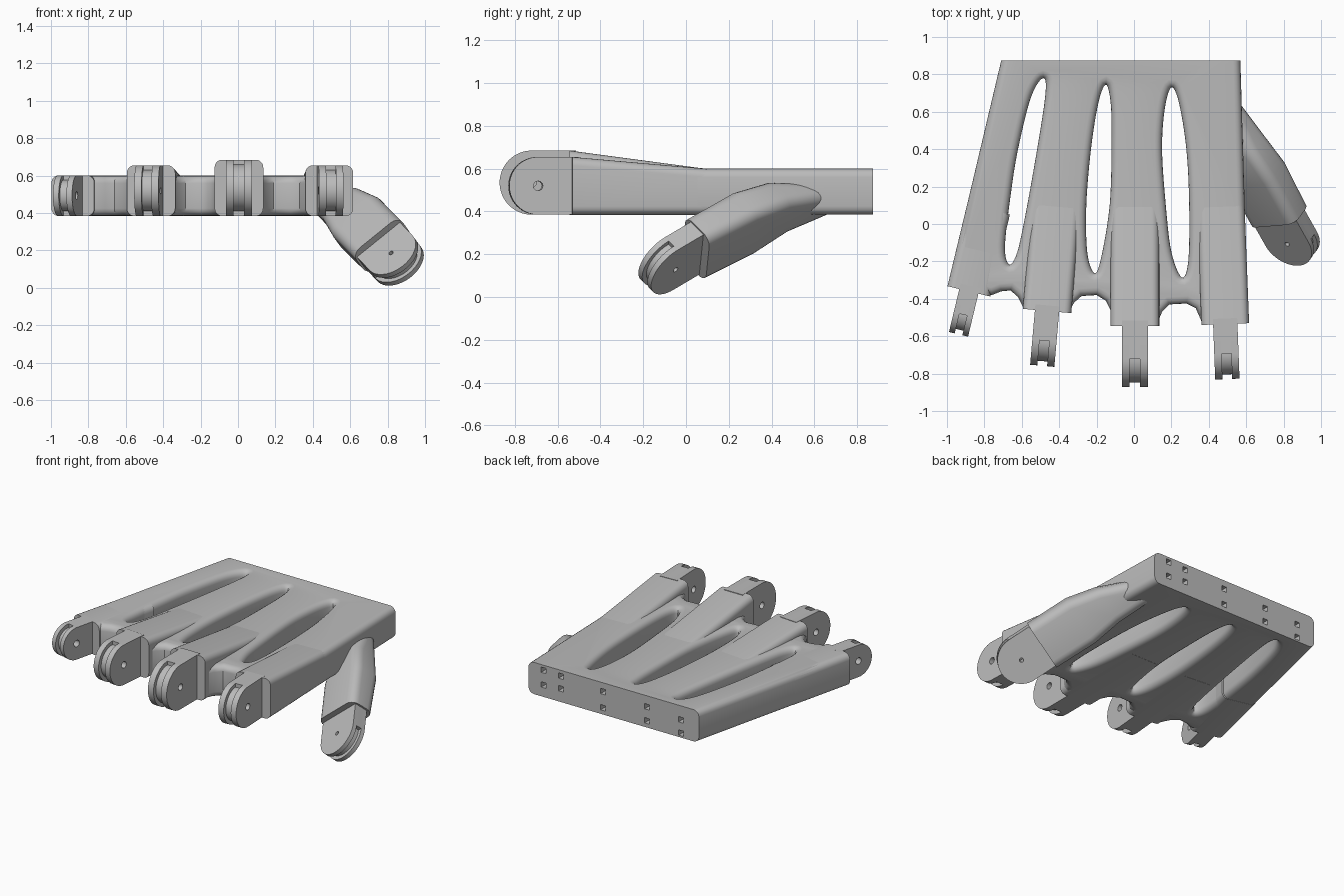
import bpy, bmesh, math
from mathutils import Vector, Matrix

cube = bpy.data.objects.get("Cube")
if cube:
    bpy.data.objects.remove(cube, do_unlink=True)

grey = bpy.data.materials.new("plastic_grey")
grey.use_nodes = True
grey.diffuse_color = (0.5, 0.5, 0.5, 1)
grey.node_tree.nodes["Principled BSDF"].inputs["Base Color"].default_value = (0.5, 0.5, 0.5, 1)

Z = Vector((0, 0, 1))
BOTTOM, TOP, BACK = 0.385, 0.60, 0.875


def finish(name, bm):
    """Clean a bmesh and turn it into a shaded, coloured object."""
    bmesh.ops.recalc_face_normals(bm, faces=bm.faces)
    mesh = bpy.data.meshes.new(name)
    bm.to_mesh(mesh)
    bm.free()
    mesh.materials.clear()
    mesh.materials.append(grey)
    mesh.shade_smooth()
    mesh.set_sharp_from_angle(angle=math.radians(35))
    ob = bpy.data.objects.new(name, mesh)
    bpy.context.collection.objects.link(ob)
    return ob


def slab(bm, loops, thickness, matrix, bevel=0.0):
    """Add a filled outline with holes, thickened along its local z."""
    cu = bpy.data.curves.new("profile", 'CURVE')
    cu.dimensions, cu.fill_mode = '2D', 'BOTH'
    cu.extrude = thickness / 2 - bevel
    cu.bevel_depth, cu.bevel_resolution, cu.offset = bevel, 3, -bevel
    for loop in loops:
        sp = cu.splines.new('POLY')
        sp.points.add(len(loop) - 1)
        sp.use_cyclic_u = True
        for p, (x, y) in zip(sp.points, loop):
            p.co = (x, y, 0, 1)
    ob = bpy.data.objects.new("profile", cu)
    bpy.context.collection.objects.link(ob)
    dg = bpy.context.evaluated_depsgraph_get()
    mesh = bpy.data.meshes.new_from_object(ob.evaluated_get(dg))
    mesh.transform(matrix)
    part = bmesh.new()
    part.from_mesh(mesh)
    bmesh.ops.remove_doubles(part, verts=part.verts, dist=0.0001)
    bmesh.ops.recalc_face_normals(part, faces=part.faces)
    part.to_mesh(mesh)
    part.free()
    bm.from_mesh(mesh)
    bpy.data.objects.remove(ob, do_unlink=True)
    bpy.data.curves.remove(cu)
    bpy.data.meshes.remove(mesh)


def smooth_loop(pts, steps=6):
    """Closed smooth curve through a few points."""
    pts = [Vector(p) for p in pts]
    out = []
    for i in range(len(pts)):
        a, b, c, d = (pts[(i + k) % len(pts)] for k in (-1, 0, 1, 2))
        for s in range(steps):
            t = s / steps
            out.append(b + 0.5 * t * (c - a + t * (2 * a - 5 * b + 4 * c - d + t * (3 * (b - c) + d - a))))
    return out


def arc(radius, start, end, steps):
    angles = [math.radians(start + (end - start) * i / steps) for i in range(steps + 1)]
    return [(radius * math.cos(a), radius * math.sin(a)) for a in angles]


def ring(c, n, e, hn, he):
    return [c + n * (hn * i) + e * (he * j) for i, j in ((-1, -1), (1, -1), (1, 1), (-1, 1))]


def loft(name, rings, bevel):
    """Four-sided bar through the rings, long edges rounded."""
    bm = bmesh.new()
    rows = [[bm.verts.new(p) for p in r] for r in rings]
    long_edges = []
    for r0, r1 in zip(rows, rows[1:]):
        for i in range(4):
            j = (i + 1) % 4
            bm.faces.new((r0[i], r0[j], r1[j], r1[i]))
            long_edges.append(bm.edges.get((r0[i], r1[i])))
    bm.faces.new(rows[0])
    bm.faces.new(rows[-1])
    bmesh.ops.recalc_face_normals(bm, faces=bm.faces)
    bmesh.ops.bevel(bm, geom=long_edges, offset=bevel, segments=5, profile=0.5,
                    affect='EDGES', clamp_overlap=True)
    return finish(name, bm)


def knuckle(name, centre, d, e, radius, width, length, pin):
    """Round hinge lug with a tendon groove round its tip and a pin hole."""
    n = d.cross(e)
    frame = Matrix((d, e, n)).transposed().to_4x4()
    frame.translation = centre
    groove = 0.4 * width
    base = [(-length, radius), (-length, -radius)]
    hole = arc(pin, 0, 345, 23)
    cheek = base + arc(radius, -90, 90, 32)
    core = base + [(0, -radius)] + arc(radius - 0.025, -90, 90, 32) + [(0, radius)]
    bm = bmesh.new()
    slab(bm, [core, hole], groove, frame)
    for side in (-1, 1):
        shift = Matrix.Translation((0, 0, side * (width + groove) / 4))
        slab(bm, [cheek, hole], (width - groove) / 2, frame @ shift)
    finish(name, bm)


# Palm plate: outline with scalloped webs and three long slots
outline = [(0.565, 1.0), (-0.68, 1.0), (-0.995, -0.33), (-0.76, -0.38),
           (-0.71, -0.36), (-0.66, -0.355), (-0.62, -0.39), (-0.59, -0.45),
           (-0.345, -0.465), (-0.32, -0.42), (-0.28, -0.385), (-0.20, -0.38),
           (-0.15, -0.41), (-0.12, -0.47), (-0.12, -0.53), (0.125, -0.53),
           (0.15, -0.47), (0.19, -0.43), (0.28, -0.425), (0.33, -0.45),
           (0.365, -0.53), (0.605, -0.52), (0.592, 0.1)]
slots = [
    [(-0.67, -0.215), (-0.69, -0.12), (-0.66, 0.15), (-0.62, 0.4), (-0.55, 0.68),
     (-0.485, 0.78), (-0.475, 0.68), (-0.535, 0.3), (-0.60, -0.05), (-0.635, -0.18)],
    [(-0.215, -0.26), (-0.25, -0.15), (-0.255, 0.1), (-0.23, 0.4), (-0.19, 0.65),
     (-0.15, 0.745), (-0.125, 0.65), (-0.12, 0.45), (-0.13, 0.1), (-0.18, -0.2)],
    [(0.255, -0.285), (0.20, -0.15), (0.17, 0.1), (0.15, 0.4), (0.165, 0.62),
     (0.20, 0.73), (0.24, 0.65), (0.28, 0.4), (0.295, 0.1), (0.29, -0.2)]]
bm = bmesh.new()
slab(bm, [outline] + [smooth_loop(s) for s in slots], TOP - BOTTOM,
     Matrix.Translation((0, 0, (TOP + BOTTOM) / 2)), 0.04)
bmesh.ops.bisect_plane(bm, geom=bm.verts[:] + bm.edges[:] + bm.faces[:], dist=1e-5,
                       plane_co=(0, BACK, 0), plane_no=(0, 1, 0), clear_outer=True)
rim = [e for e in bm.edges if e.is_boundary and all(abs(v.co.y - BACK) < 1e-3 for v in e.verts)]
bmesh.ops.edgeloop_fill(bm, edges=rim)
palm = finish("palm", bm)

# Tendon holes in the wrist face, two per column
columns = [(0.455, 0.565, 0.465), (0.325, 0.56, 0.475), (0.01, 0.54, 0.43),
           (-0.32, 0.525, 0.43), (-0.575, 0.505, 0.415)]
bm = bmesh.new()
for x, *heights in columns:
    for z in heights:
        place = Matrix.Translation((x, BACK - 0.02, z)) @ Matrix.Diagonal((0.036, 0.12, 0.036, 1))
        bmesh.ops.create_cube(bm, size=1, matrix=place)
cutter = finish("hole_cutter", bm)
cutter.hide_render = True
mod = palm.modifiers.new("tendon_holes", 'BOOLEAN')
mod.operation, mod.solver, mod.object = 'DIFFERENCE', 'EXACT', cutter
bored = bpy.data.meshes.new_from_object(palm.evaluated_get(bpy.context.evaluated_depsgraph_get()))
palm.modifiers.clear()
if len(bored.vertices) > len(palm.data.vertices):
    bored.set_sharp_from_angle(angle=math.radians(35))
    palm.data = bored
bpy.data.objects.remove(cutter, do_unlink=True)

# Finger bars that rise towards the front, each with a knuckle
# name: end x, end y, tilt, top height, bar width, knuckle width, bar length
fingers = {
    "little": (-0.883, -0.36, 13.5, 0.602, 0.235, 0.105, 0.45),
    "ring": (-0.465, -0.465, 5, 0.655, 0.26, 0.13, 0.58),
    "middle": (0.005, -0.545, 0, 0.685, 0.26, 0.14, 0.65),
    "index": (0.488, -0.535, -2.2, 0.655, 0.255, 0.13, 0.65)}
for name, (x, y, tilt, top, wide, thin, length) in fingers.items():
    a = math.radians(tilt)
    d = Vector((-math.sin(a), -math.cos(a), 0))
    n = d.cross(Z)
    low = BOTTOM - 0.001
    front = Vector((x, y, (low + top) / 2))
    back = Vector((x, y, (low + 0.598) / 2)) - d * length
    loft(name + "_finger_bar", [ring(back, n, Z, wide / 2, (0.598 - low) / 2),
                                ring(front, n, Z, wide / 2, (top - low) / 2)], 0.04)
    r = (top - BOTTOM) / 2
    centre = Vector((x, y, BOTTOM + r)) + d * (1.18 * r)
    knuckle(name + "_finger_knuckle", centre, d, Z, r, thin, 1.18 * r + 0.03, 0.022)

# Thumb: tapered bar growing out of the palm side, ending in a knuckle
n = Vector((-0.457, -0.63, 0.63)).normalized()
d = Vector((0.43, -0.79, -0.45))
d = (d - n * d.dot(n)).normalized()
e = n.cross(d)
sections = [((0.775, 0.045, 0.225), 0.09, 0.16), ((0.655, 0.27, 0.345), 0.098, 0.16),
            ((0.57, 0.43, 0.42), 0.09, 0.125), ((0.47, 0.65, 0.46), 0.06, 0.08)]
loft("thumb_bar", [ring(Vector(c), n, e, hn, he) for c, hn, he in sections], 0.055)
knuckle("thumb_knuckle", Vector((0.84, -0.078, 0.157)), d, e, 0.148, 0.095, 0.2, 0.013)
